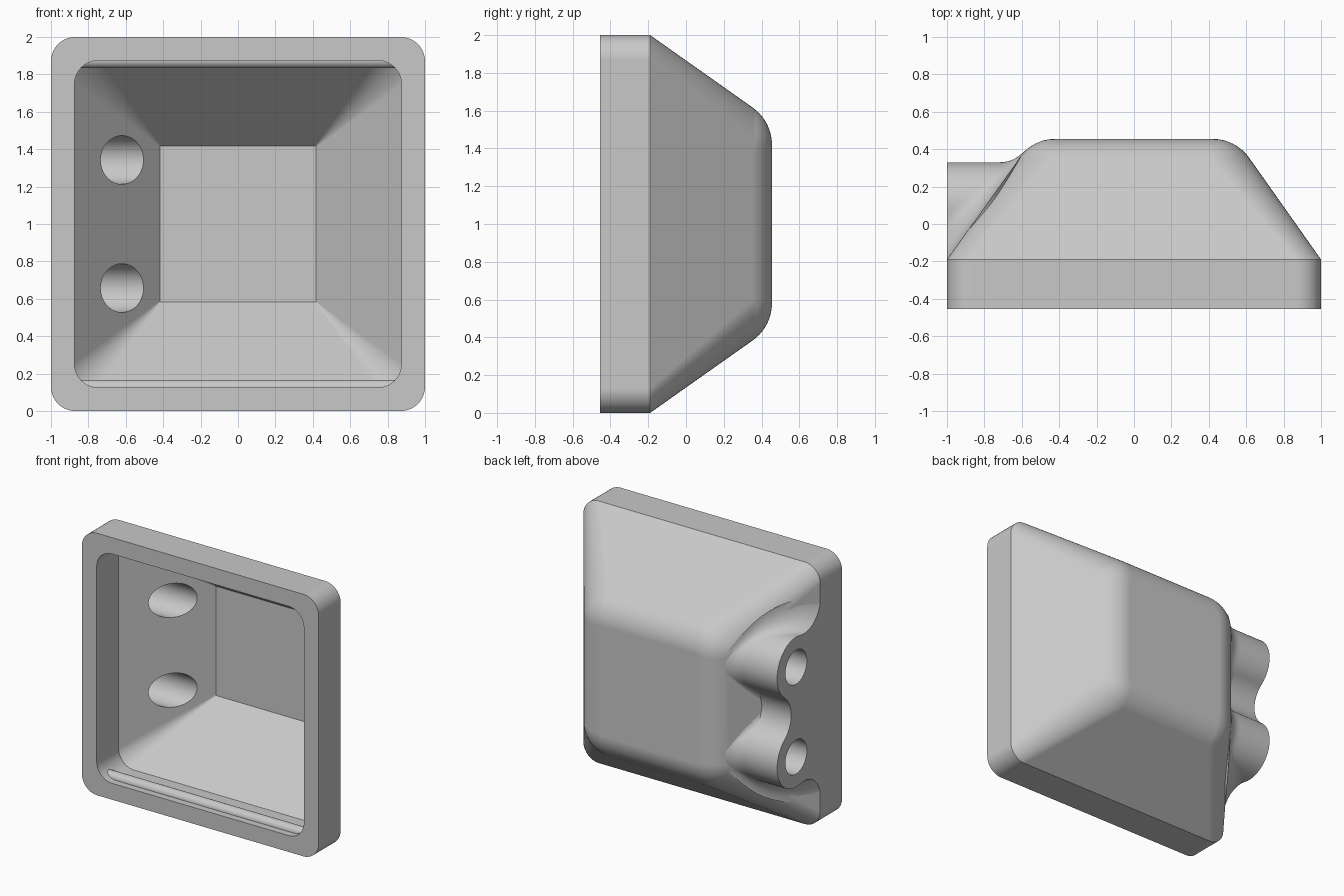
import bpy, bmesh
from math import sin, cos, pi, atan2, sqrt
from mathutils import Vector

old = bpy.data.objects.get("Cube")
if old:
    bpy.data.objects.remove(old)

grey = bpy.data.materials.new("light_grey")
grey.use_nodes = True
colour = (0.58, 0.58, 0.58, 1)
grey.diffuse_color = colour
grey.node_tree.nodes["Principled BSDF"].inputs["Base Color"].default_value = colour

MID = 1.0            # height of the centre line
FRONT, RIM, BACK = -0.455, -0.19, 0.455


def loft(name, rings):
    """Closed solid through rings of equal point count."""
    bm = bmesh.new()
    loops = [[bm.verts.new(p) for p in ring] for ring in rings]
    for a, b in zip(loops, loops[1:]):
        for i in range(len(a)):
            j = (i + 1) % len(a)
            bm.faces.new((a[i], a[j], b[j], b[i]))
    bm.faces.new(loops[0])
    bm.faces.new(loops[-1])
    bmesh.ops.recalc_face_normals(bm, faces=bm.faces)
    mesh = bpy.data.meshes.new(name)
    bm.to_mesh(mesh)
    bm.free()
    mesh.materials.append(grey)
    obj = bpy.data.objects.new(name, mesh)
    bpy.context.collection.objects.link(obj)
    return obj


def arc(cx, cy, r, a, b, n):
    steps = [a + (b - a) * i / n for i in range(n + 1)]
    return [(cx + r * cos(t), cy + r * sin(t)) for t in steps]


def rounded_square(y, half, r):
    c = half - r
    pts = []
    for k, (sx, sz) in enumerate(((1, 1), (-1, 1), (-1, -1), (1, -1))):
        pts += arc(sx * c, sz * c, r, k * pi / 2, (k + 1) * pi / 2, 10)
    return [Vector((x, y, MID + z)) for x, z in pts]


def rod(name, r, x0, x1, y, z):
    """Cylinder along x."""
    circle = arc(y, z, r, 0, 2 * pi, 48)[:-1]
    return loft(name, [[Vector((x, p, q)) for p, q in circle] for x in (x0, x1)])


def combine(target, tool, operation):
    mod = target.modifiers.new("combine", 'BOOLEAN')
    mod.operation = operation
    mod.solver = 'EXACT'
    mod.object = tool
    bpy.context.view_layer.objects.active = target
    bpy.ops.object.modifier_apply(modifier=mod.name)
    bpy.data.objects.remove(tool)


def smooth(obj):
    bpy.ops.object.select_all(action='DESELECT')
    obj.select_set(True)
    bpy.context.view_layer.objects.active = obj
    bpy.ops.object.shade_smooth_by_angle(angle=0.5)
    mod = obj.modifiers.new("flat_face_normals", 'WEIGHTED_NORMAL')
    mod.keep_sharp = True


# Outer body: square rim, sloping sides and a rounded back edge
EDGE, TOP = 0.24, 0.42
sections = [(FRONT, 1, 0.13), (RIM, 1, 0.13)]
for i in range(11):
    t = 0.95 + (pi / 2 - 0.95) * i / 10
    t = 0.62 + (pi / 2 - 0.62) * i / 10
    half = TOP + EDGE * cos(t)
    sections.append((BACK - EDGE + EDGE * sin(t), half, half - TOP + 0.015))
body = loft("housing", [rounded_square(*s) for s in sections])

# Twin cable bosses blended into the sloping side
BOSS_Y, BOSS_U, BOSS_R, FILLET = 0.10, 0.3425, 0.23, 0.2
SLOPE = 1.4


def boss_slice(x):
    base = RIM + (x + 1) * SLOPE - 0.004
    rise = max(0, x + 0.716)
    r = BOSS_R + 0.165 - sqrt(0.165 ** 2 - rise ** 2)
    reach = r + FILLET
    yo = base + FILLET
    dz = sqrt(max(0.0001, reach ** 2 - (yo - BOSS_Y) ** 2))
    dm = min(dz, BOSS_U)
    ym = BOSS_Y + sqrt(reach ** 2 - dm ** 2)
    am = atan2(BOSS_Y - ym, dm)
    ao = atan2(yo - BOSS_Y, dz)
    half = [(0, ym - FILLET)]
    half += arc(BOSS_U - dm, ym, FILLET, -pi / 2, am, 10)[1:]
    half += arc(BOSS_U, BOSS_Y, r, am + pi, ao, 20)[1:]
    half += arc(BOSS_U + dz, yo, FILLET, ao + pi, 1.5 * pi, 12)[1:]
    half.append((BOSS_U + dz, base - 0.06))
    pts = [(-u, y) for u, y in reversed(half[1:])] + half
    return [Vector((x, y, MID + u)) for u, y in pts]


bosses = loft("cable_bosses", [boss_slice(-1 + 0.4 * i / 24) for i in range(25)])
combine(body, bosses, 'UNION')

# Hollow interior tapering to a flat floor
cavity = loft("cavity", [rounded_square(*s) for s in
                         ((FRONT - 0.1, 0.875, 0.13), (RIM, 0.875, 0.13),
                          (0.33, 0.417, 0.004))])
combine(body, cavity, 'DIFFERENCE')

# Cable holes through the bosses
for side in (-1, 1):
    hole = rod("hole", 0.13, -1.2, -0.45, BOSS_Y, MID + side * BOSS_U)
    combine(body, hole, 'DIFFERENCE')
smooth(body)

# Snap beads along the top and bottom inside the rim
for name, side in (("lower_snap_bead", -1), ("upper_snap_bead", 1)):
    smooth(rod(name, 0.042, -0.84, 0.84, -0.36, MID + side * 0.875))
